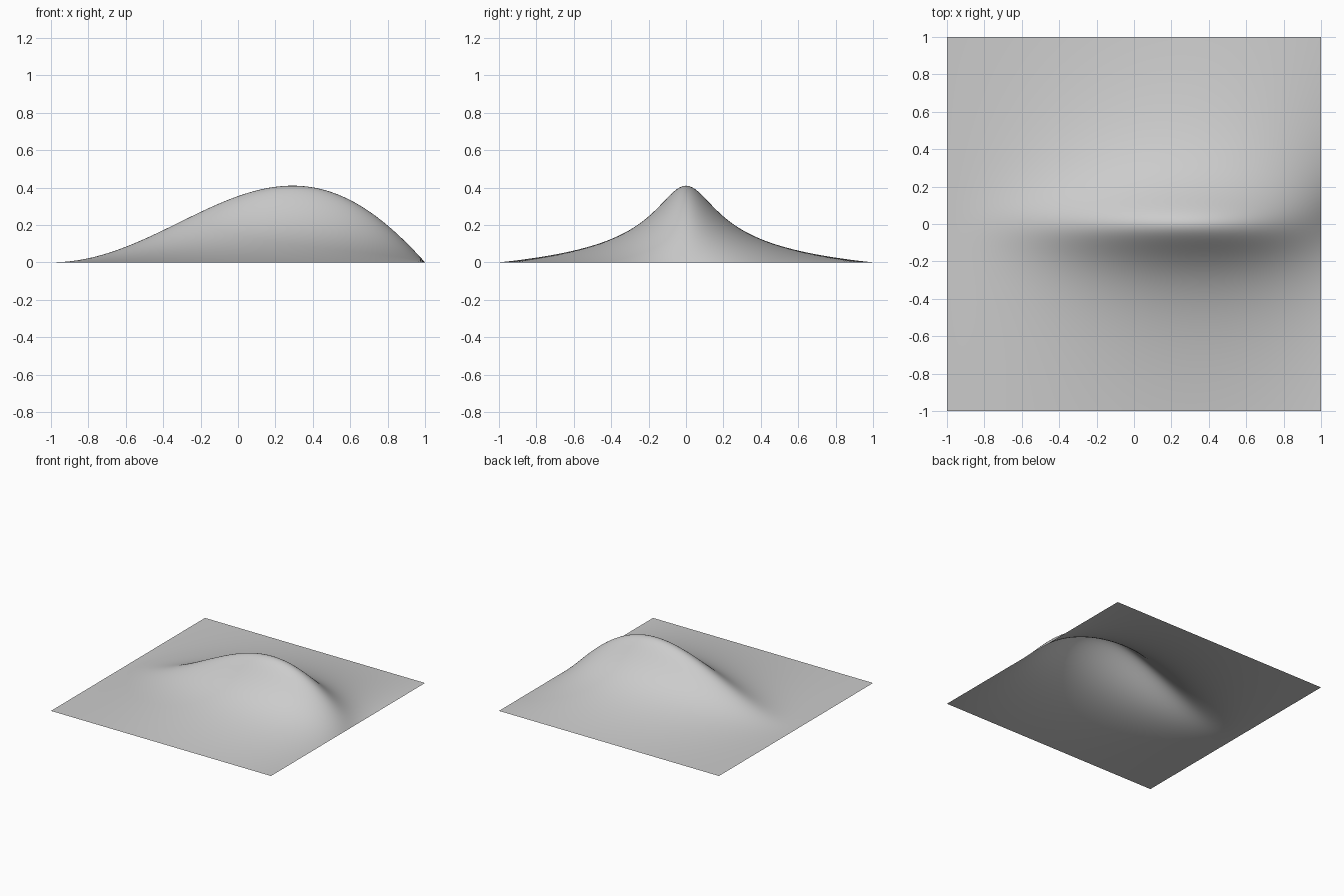
import bpy, bmesh
from math import sin, cos, sqrt, pi

cube = bpy.data.objects.get("Cube")
if cube:
    bpy.data.objects.remove(cube, do_unlink=True)

PEAK = 0.41        # height of the ridge
SHARPNESS = 38     # how quickly the ridge falls away to each side
SEGMENTS = 120


def along(x):
    """Ridge line: slow rise from the right edge, steep drop at the left edge."""
    u = pi * (x + 1) / 2
    return u * sin(u) / 1.82


def across(y):
    """Cross-section: rounded crest with long tails, zero at front and back."""
    return cos(pi * y / 2) / sqrt(1 + SHARPNESS * y * y)


# Plain grey material
grey = bpy.data.materials.new("matte_grey")
grey.use_nodes = True
colour = (0.6, 0.6, 0.6, 1)
grey.diffuse_color = colour
shader = next(n for n in grey.node_tree.nodes if n.type == "BSDF_PRINCIPLED")
shader.inputs["Base Color"].default_value = colour

# Open square sheet raised into a ridge
bm = bmesh.new()
bmesh.ops.create_grid(bm, x_segments=SEGMENTS, y_segments=SEGMENTS, size=1)
for v in bm.verts:
    v.co.z = max(0, PEAK * along(v.co.x) * across(v.co.y))
for face in bm.faces:
    face.smooth = True
mesh = bpy.data.meshes.new("ridge_sheet")
bm.to_mesh(mesh)
bm.free()
mesh.materials.append(grey)
sheet = bpy.data.objects.new("ridge_sheet", mesh)
bpy.context.collection.objects.link(sheet)
